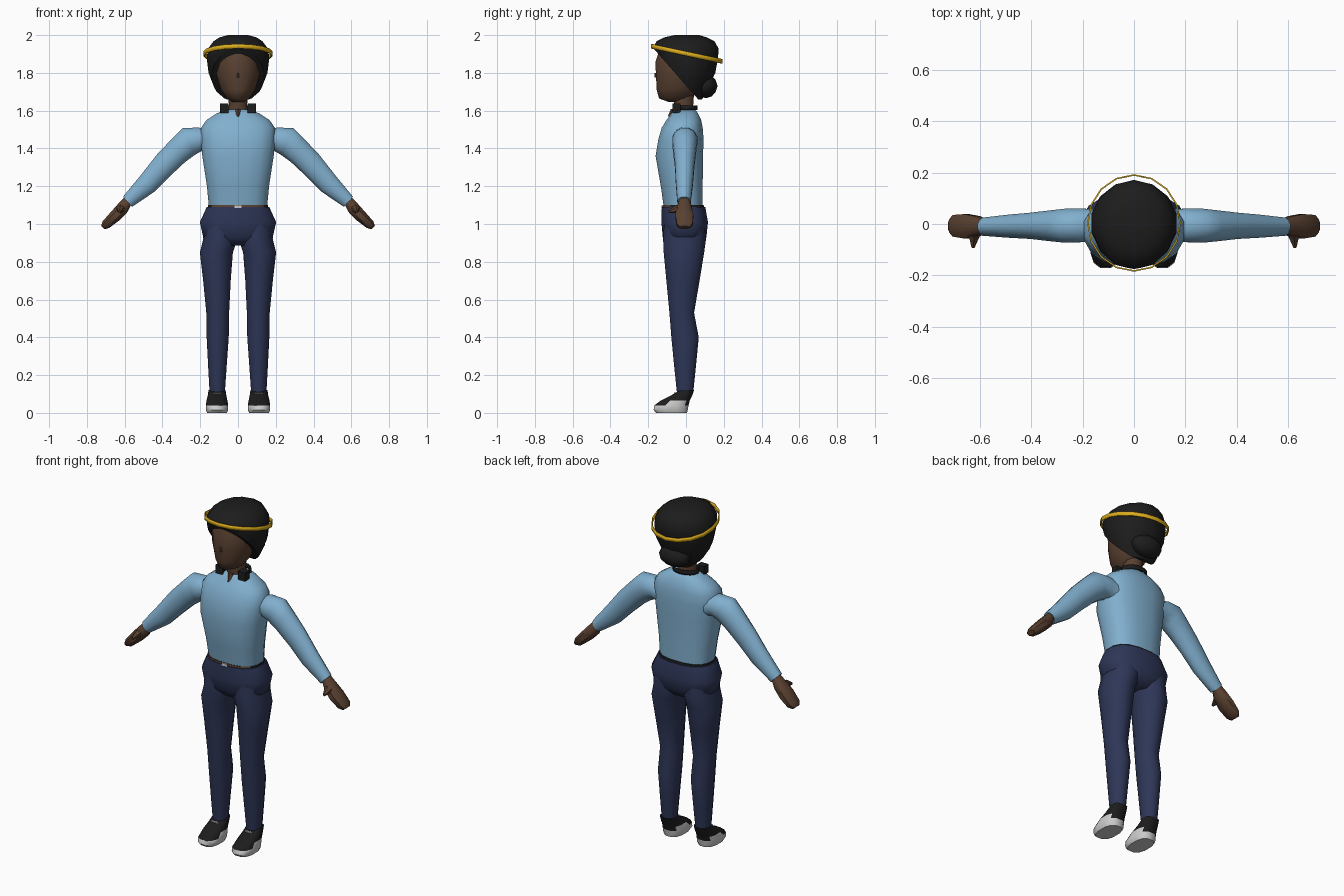
import bpy, bmesh, math
from mathutils import Vector, Matrix

cube = bpy.data.objects.get("Cube")
if cube:
    bpy.data.objects.remove(cube, do_unlink=True)


def material(name, r, g, b):
    m = bpy.data.materials.new(name)
    m.use_nodes = True
    m.diffuse_color = (r, g, b, 1)
    m.node_tree.nodes["Principled BSDF"].inputs["Base Color"].default_value = (r, g, b, 1)
    return m


SHIRT = material("light blue cloth", .22, .43, .62)
NAVY = material("navy cloth", .027, .037, .095)
SKIN = material("brown skin", .1, .052, .03)
BLACK = material("black", .012, .012, .012)
GOLD = material("gold", .72, .42, .012)
WHITE = material("off white", .6, .6, .6)


def finish(name, bm, mats, rule=None, angle=40):
    """Turn a bmesh into a shaded object; rule picks a material slot per face."""
    bmesh.ops.recalc_face_normals(bm, faces=bm.faces)
    if rule:
        for f in bm.faces:
            f.material_index = rule(f)
    mesh = bpy.data.meshes.new(name)
    bm.to_mesh(mesh)
    bm.free()
    for m in mats:
        mesh.materials.append(m)
    ob = bpy.data.objects.new(name, mesh)
    bpy.context.collection.objects.link(ob)
    bpy.ops.object.select_all(action="DESELECT")
    ob.select_set(True)
    bpy.context.view_layer.objects.active = ob
    bpy.ops.object.shade_smooth_by_angle(angle=math.radians(angle))
    return ob


def spow(v, p):
    return math.copysign(abs(v) ** p, v)


def loft_mesh(rings, n=12, side=1, p=1.0):
    """Skin rounded rings; each is (x0, z0, x1, z1, y0, y1), the ends of two diameters."""
    bm = bmesh.new()
    loops = []
    for x0, z0, x1, z1, y0, y1 in rings:
        loop = []
        for i in range(n):
            a = math.tau * (i + .5) / n
            u, v = spow(math.cos(a), p) / 2 + .5, spow(math.sin(a), p) / 2 + .5
            loop.append(bm.verts.new((side * (x0 + (x1 - x0) * u),
                                      y0 + (y1 - y0) * v, z0 + (z1 - z0) * u)))
        loops.append(loop)
    for a, b in zip(loops, loops[1:]):
        for i in range(n):
            j = (i + 1) % n
            bm.faces.new((a[i], a[j], b[j], b[i]))
    bm.faces.new(loops[0])
    bm.faces.new(loops[-1])
    return bm


def level(rows):
    """Centred horizontal rings from (z, half width, front y, back y)."""
    return [(-w, z, w, z, f, b) for z, w, f, b in rows]


def upright(rows):
    """Off-centre horizontal rings from (z, inner x, outer x, front y, back y)."""
    return [(i, z, o, z, f, b) for z, i, o, f, b in rows]


def box(name, centre, size, mat):
    bm = bmesh.new()
    bmesh.ops.create_cube(bm, size=1, matrix=Matrix.Translation(centre) @ Matrix.Diagonal((*size, 1)))
    finish(name, bm, [mat])


def band(name, rx, ry, cy, z, height, slope, start, end, mat, n=16):
    """Thin tilted strip along an arc (angles in turns)."""
    bm = bmesh.new()
    rows = []
    for i in range(n + 1):
        a = math.tau * (start + (end - start) * i / n)
        x, y = rx * math.cos(a), cy + ry * math.sin(a)
        base = z - slope * y
        rows.append([bm.verts.new((x, y, base + s * height / 2)) for s in (-1, 1)])
    for a, b in zip(rows, rows[1:]):
        bm.faces.new((a[0], b[0], b[1], a[1]))
    bmesh.ops.remove_doubles(bm, verts=bm.verts, dist=.0001)
    solid = finish(name, bm, [mat]).modifiers.new("thickness", "SOLIDIFY")
    solid.thickness = .006


# Torso, belt and pelvis
torso = level([(1.095, .157, -.12, .09), (1.2, .167, -.135, .09), (1.36, .192, -.163, .092),
               (1.45, .2, -.148, .095), (1.51, .198, -.13, .09), (1.55, .17, -.105, .082),
               (1.585, .115, -.08, .065), (1.605, .07, -.065, .05)])
finish("shirt_body", loft_mesh(torso, 16, p=.8), [SHIRT], angle=60)
waist = level([(1.08, .163, -.127, .099), (1.1, .16, -.124, .095)])
finish("belt", loft_mesh(waist, 16, p=.8), [BLACK, SKIN], lambda f: int(f.normal.y < -.5))
box("belt_buckle", (0, -.126, 1.092), (.035, .008, .014), WHITE)
pelvis = level([(1.09, .168, -.13, .104), (1.01, .205, -.132, .118), (.93, .187, -.125, .11),
                (.885, .09, -.08, .07)])
finish("pelvis", loft_mesh(pelvis, 16, p=.8), [NAVY], angle=60)

# Neck, face and collar
neck = level([(1.56, .06, -.06, .04), (1.63, .05, -.065, .04), (1.7, .055, -.07, .045)])
finish("neck", loft_mesh(neck), [SKIN], angle=60)
face = level([(1.645, .03, -.09, -.03), (1.665, .06, -.145, .03), (1.71, .092, -.157, .07),
              (1.79, .116, -.162, .1), (1.86, .115, -.164, .1), (1.93, .09, -.14, .09)])
finish("head", loft_mesh(face, 16), [SKIN], angle=60)
finish("nose", loft_mesh(level([(1.775, .008, -.168, -.15), (1.8, .004, -.166, -.15)]), 6), [SKIN])
notch = level([(1.57, .008, -.096, -.06), (1.61, .018, -.08, -.04)])
finish("neck_opening", loft_mesh(notch, 6), [SKIN])
band("collar", .078, .06, 0, 1.615, .024, 0, -.08, .58, BLACK, 10)

# Cap and hair share one shell, cut along the sloping hairline
shell = level([(2, .055, -.06, .07), (1.988, .1, -.115, .11), (1.968, .132, -.155, .15),
               (1.93, .162, -.177, .172), (1.88, .17, -.165, .17), (1.8, .16, -.14, .155),
               (1.72, .128, -.1, .115), (1.66, .09, -.06, .085)])
bm = loft_mesh(shell, 14)
cut = bmesh.ops.bisect_plane(bm, geom=bm.verts[:] + bm.edges[:] + bm.faces[:],
                             plane_co=(0, -.155, 1.91), plane_no=(0, -1.14, -1), clear_outer=True)
bmesh.ops.holes_fill(bm, edges=[e for e in cut["geom_cut"] if isinstance(e, bmesh.types.BMEdge)])
finish("cap_and_hair", bm, [BLACK], angle=35)
bm = bmesh.new()
bmesh.ops.create_icosphere(bm, subdivisions=2, radius=1,
                           matrix=Matrix.Translation((0, .105, 1.73)) @ Matrix.Diagonal((.095, .062, .064, 1)))
finish("hair_bun", bm, [BLACK], angle=35)
band("cap_band", .183, .19, .004, 1.902, .024, .21, 0, 1, GOLD)

# Arms, legs and shoes
sleeve = [(.12, 1.49, .14, 1.37, -.06, .06), (.21, 1.513, .19, 1.385, -.073, .062),
          (.295, 1.51, .225, 1.365, -.075, .062), (.345, 1.46, .28, 1.325, -.07, .056),
          (.43, 1.37, .36, 1.25, -.06, .046), (.52, 1.255, .44, 1.17, -.055, .038),
          (.61, 1.145, .56, 1.09, -.047, .026)]
palm = [(.595, 1.15, .565, 1.1, -.035, .02), (.635, 1.11, .585, 1.06, -.05, .033),
        (.675, 1.065, .63, 1.015, -.06, .042), (.718, 1.015, .68, .978, -.052, .038),
        (.726, .99, .705, .972, -.035, .02)]
leg = upright([(1, 0, .19, -.12, .1), (.92, 0, .187, -.125, .11), (.85, .024, .205, -.122, .1),
               (.7, .036, .187, -.107, .075), (.53, .045, .17, -.09, .045),
               (.4, .047, .168, -.08, .07), (.25, .058, .16, -.065, .055), (.11, .068, .152, -.05, .04)])
shoe = upright([(0, .058, .165, -.16, .008), (.015, .05, .172, -.174, .012),
                (.04, .05, .172, -.17, .016), (.066, .055, .168, -.135, .022),
                (.09, .06, .162, -.085, .034), (.122, .065, .157, -.03, .044)])


def shoe_colour(f):
    c = f.calc_center_median()
    stripe = c.z < .066 and abs(f.normal.x) > .8 and c.y > -.09
    return int(c.z < .04 or stripe)


for s, side in ((1, "left"), (-1, "right")):
    finish(side + "_sleeve", loft_mesh(sleeve, 12, s), [SHIRT], angle=60)
    finish(side + "_hand", loft_mesh(palm, 8, s, .85), [SKIN], angle=50)
    thumb = bmesh.new()
    aim = Vector((s * .1, -1, -.3)).to_track_quat("Z", "Y").to_matrix().to_4x4()
    bmesh.ops.create_cone(thumb, cap_ends=True, segments=6, radius1=.024, radius2=.007, depth=.05,
                          matrix=Matrix.Translation((s * .625, -.068, 1.072)) @ aim)
    finish(side + "_thumb", thumb, [SKIN])
    finish(side + "_leg", loft_mesh(leg, 12, s), [NAVY], angle=60)
    finish(side + "_shoe", loft_mesh(shoe, 12, s, .8), [BLACK, WHITE], shoe_colour)
    box(side + "_lace", (s * .11, -.06, .106), (.045, .008, .006), WHITE)
    box(side + "_collar_tab", (s * .073, -.05, 1.613), (.046, .042, .05), BLACK)
